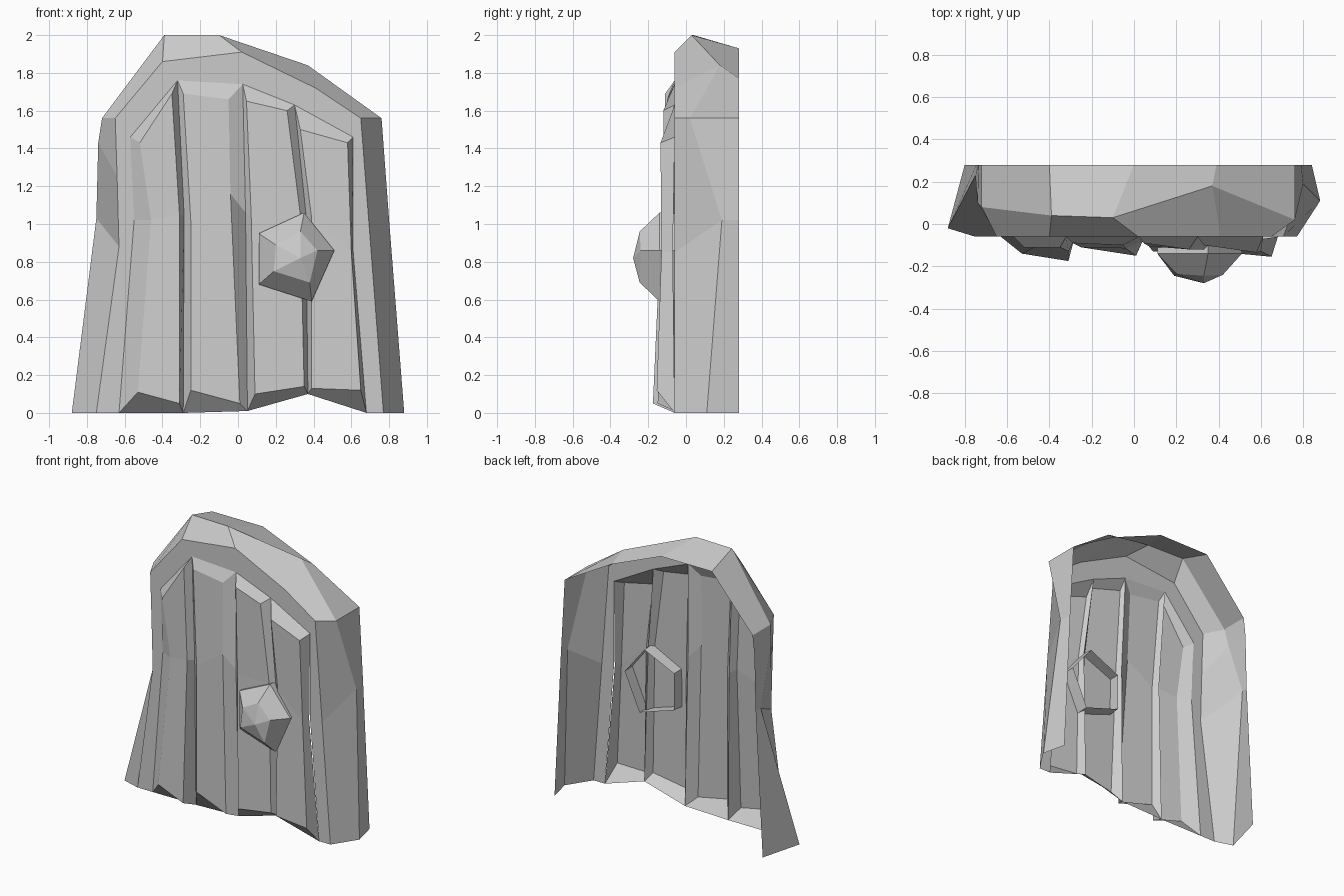
import bpy, bmesh


def make(name, verts, faces):
    me = bpy.data.meshes.new(name)
    me.from_pydata(verts, [], faces)
    bm = bmesh.new()
    bm.from_mesh(me)
    bmesh.ops.recalc_face_normals(bm, faces=bm.faces)
    # open shells: make sure they face the front
    if sum(f.normal.y * f.calc_area() for f in bm.faces) > 0:
        bmesh.ops.reverse_faces(bm, faces=bm.faces)
    bm.to_mesh(me)
    bm.free()
    ob = bpy.data.objects.new(name, me)
    bpy.context.collection.objects.link(ob)
    return ob


def loft(rows, closed=False):
    # quads between successive rows of equal length
    n = len(rows[0])
    verts = [p for r in rows for p in r]
    faces = []
    for i in range(len(rows) - 1):
        for j in range(n if closed else n - 1):
            k = (j + 1) % n
            faces.append((i * n + j, i * n + k, (i + 1) * n + k, (i + 1) * n + j))
    return verts, faces


def at_y(pts, y):
    return [(x, y, z) for x, z in pts]


FRONT = -0.06
BACK = 0.28

# Stone arch: open-backed shell lofted from inner edge to rear edge, left foot to right foot
inner = [(-.63, 0), (-.55, 1.02), (-.56, 1.3), (-.57, 1.46), (-.32, 1.76),
         (.025, 1.74), (.30, 1.63), (.61, 1.46), (.61, .85), (.68, 0)]
outer = [(-.75, 0), (-.63, .88), (-.64, 1.25), (-.65, 1.56), (-.40, 1.86),
         (.02, 1.91), (.41, 1.72), (.65, 1.56), (.705, .85), (.77, 0)]
ridge = [(-.88, -.02, 0), (-.75, .23, 1.03), (-.74, .10, 1.43), (-.72, .08, 1.56),
         (-.39, .04, 2.0), (-.10, .03, 2.0), (.37, .18, 1.84), (.76, .02, 1.56),
         (.80, .19, 1.02), (.88, .11, 0)]
rear = [(-.80, 0), (-.745, 1.03), (-.735, 1.43), (-.72, 1.56), (-.40, 1.93),
        (0, 1.93), (.39, 1.77), (.76, 1.56), (.79, 1.02), (.84, 0)]
make("stone_arch", *loft([at_y(inner, FRONT), at_y(outer, FRONT), ridge, at_y(rear, BACK)]))

# Door planks: groove points and raised face points at bottom, middle and top
grooves = [
    at_y([(-.63, 0), (-.29, 0), (.05, .01), (.37, .10), (.68, 0)], FRONT),
    [(-.55, -.06, 1.02), (-.285, -.08, 1.04), (.04, -.08, 1.06),
     (.36, -.09, 1.05), (.61, -.07, .85)],
    at_y([(-.57, 1.46), (-.32, 1.76), (.025, 1.74), (.30, 1.63), (.61, 1.46)], FRONT),
]
faces_lr = [
    [(-.53, -.14, .11), (-.31, -.175, .05), (-.25, -.11, .12), (.01, -.15, .05),
     (.09, -.13, .10), (.35, -.13, .14), (.39, -.13, .13), (.65, -.155, .12)],
    [(-.46, -.105, 1.02), (-.31, -.13, 1.05), (-.25, -.11, 1.02), (-.04, -.115, 1.16),
     (.07, -.105, 1.04), (.33, -.12, 1.05), (.39, -.11, 1.03), (.60, -.13, .85)],
    [(-.52, -.11, 1.43), (-.35, -.11, 1.69), (-.29, -.09, 1.69), (-.05, -.10, 1.66),
     (.045, -.09, 1.65), (.26, -.12, 1.60), (.33, -.10, 1.50), (.58, -.135, 1.43)],
]
for i in range(4):
    rows = [[g[i], f[2 * i], f[2 * i + 1], g[i + 1]] for g, f in zip(grooves, faces_lr)]
    verts, faces = loft(rows)
    faces += [(3, 2, 1, 0), (8, 9, 10, 11)]      # sloped bottom and top ends
    make(f"door_plank_{i + 1}", verts, faces)

# Faceted five-sided knob, open at the back
base = at_y([(.11, .95), (.35, 1.06), (.51, .86), (.39, .59), (.11, .68)], -.14)
rim = [(.20, -.235, .89), (.33, -.245, .96), (.42, -.24, .86), (.38, -.245, .69), (.19, -.245, .75)]
root = [(.31 + (x - .31) * .97, -.03, .83 + (z - .83) * .97) for x, _, z in base]
verts, faces = loft([root, base, rim], closed=True)
verts.append((.33, -.28, .82))
faces += [(10 + j, 10 + (j + 1) % 5, 15) for j in range(5)]
make("door_knob", verts, faces)
